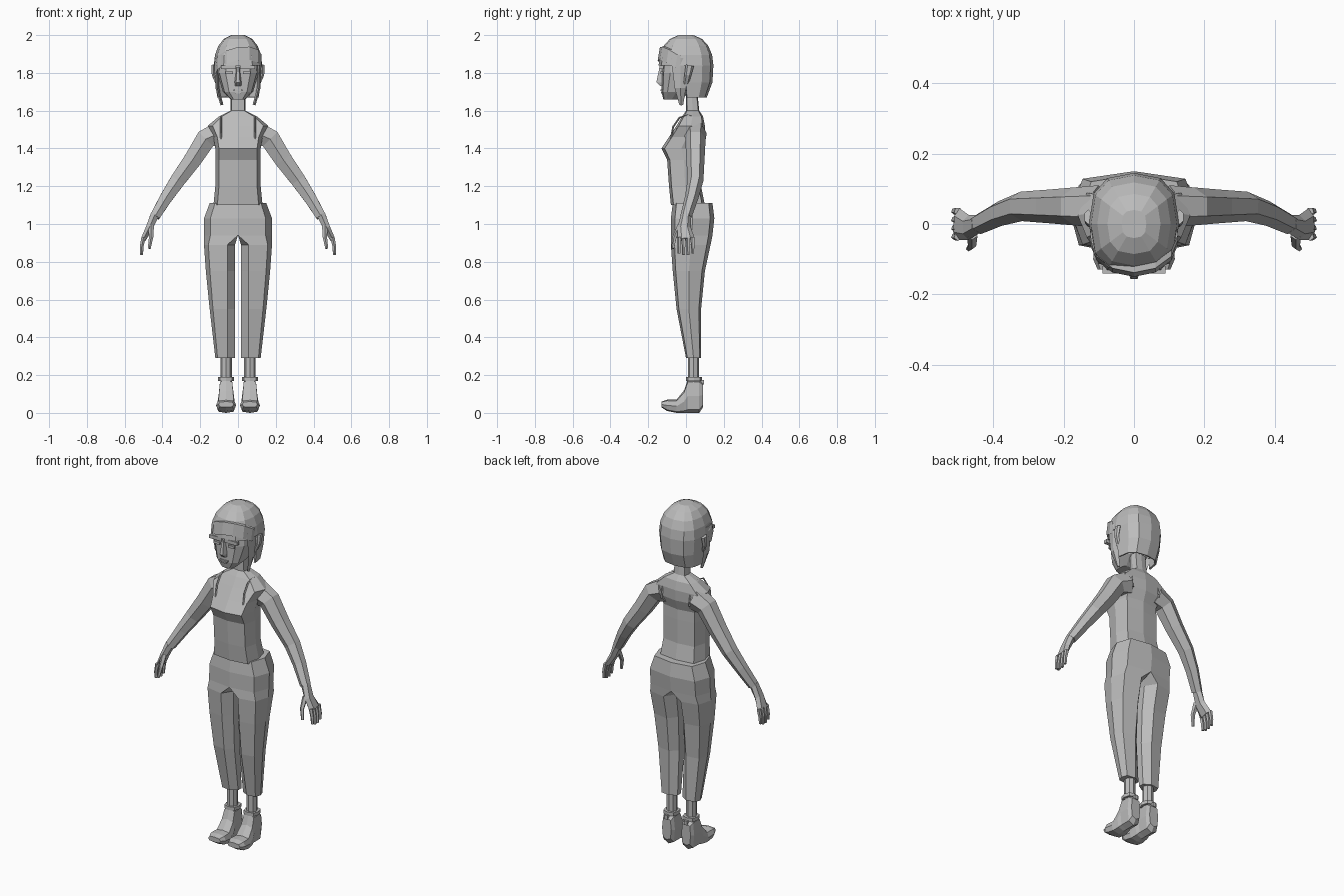
import bpy, bmesh, math
from mathutils import Vector

cube = bpy.data.objects.get("Cube")
if cube:
    bpy.data.objects.remove(cube)

grey = bpy.data.materials.new("plain grey")
grey.use_nodes = True
tone = (.5, .5, .5, 1)
grey.diffuse_color = tone
grey.node_tree.nodes["Principled BSDF"].inputs["Base Color"].default_value = tone


def skin(name, rings, mirror=False, keep=None, thickness=0):
    """Join rings of points into a closed, flat-shaded form."""
    bm = bmesh.new()
    rows = [[bm.verts.new(point) for point in ring] for ring in rings]
    for upper, lower in zip(rows, rows[1:]):
        for i in range(len(upper)):
            bm.faces.new((upper[i - 1], upper[i], lower[i], lower[i - 1]))
    bm.faces.new(rows[0])
    bm.faces.new(rows[-1])
    bmesh.ops.recalc_face_normals(bm, faces=bm.faces)
    if keep:
        unwanted = [face for face in bm.faces if not keep(face.calc_center_median())]
        bmesh.ops.delete(bm, geom=unwanted, context='FACES')
    mesh = bpy.data.meshes.new(name)
    bm.to_mesh(mesh)
    bm.free()
    mesh.materials.append(grey)
    obj = bpy.data.objects.new(name, mesh)
    bpy.context.collection.objects.link(obj)
    if thickness:
        obj.modifiers.new("thickness", 'SOLIDIFY').thickness = thickness
    if mirror:
        obj.modifiers.new("mirror", 'MIRROR')


def unit_loop(count, power):
    """Closed loop of unit size; a lower power makes it squarer."""
    loop = []
    for i in range(count):
        angle = math.tau * i / count
        s, c = math.sin(angle), math.cos(angle)
        loop.append((math.copysign(abs(s) ** power, s), -math.copysign(abs(c) ** power, c)))
    return loop


def level_ring(z, width, front, back, count=12, power=.75, x=0):
    middle, depth = (front + back) / 2, (back - front) / 2
    return [(x + u * width, middle + v * depth, z) for u, v in unit_loop(count, power)]


def limb(name, path, radius, depth, count=6):
    """Mirrored tube along a path; radius and depth run from start to end."""
    centres = [Vector(point) for point in path]
    last = len(centres) - 1
    rings = []
    for i, centre in enumerate(centres):
        along = centres[min(i + 1, last)] - centres[max(i - 1, 0)]
        across = along.cross(Vector((0, 1, 0))).normalized()
        forward = across.cross(along).normalized()
        t = i / last
        r = radius[0] + t * (radius[1] - radius[0])
        d = depth[0] + t * (depth[1] - depth[0])
        rings.append([centre + across * r * u + forward * d * v
                      for u, v in unit_loop(count, 1)])
    skin(name, rings, mirror=True)


def block(name, centre, size, mirror=False):
    x, y, z = centre
    width, depth, height = size
    corners = ((-1, -1), (1, -1), (1, 1), (-1, 1))
    skin(name, [[(x + width * u, y + depth * v, z + side * height) for u, v in corners]
                for side in (-1, 1)], mirror)


# Torso with bust, sloping shoulders and neck
torso = ((1.1, .13, -.08, .1), (1.2, .12, -.09, .08), (1.34, .12, -.1, .08),
         (1.4, .12, -.13, .08), (1.46, .13, -.09, .1), (1.52, .16, -.05, .1),
         (1.57, .1, -.02, .09), (1.6, .04, 0, .07), (1.7, .04, 0, .06))
skin("torso", [level_ring(*row, count=8, power=.5) for row in torso])


# Trousers: one hip and leg, joined at the centre above the crotch
def trouser_ring(z, outer, front, back):
    is_leg = z < .9
    inner = .016 if is_leg else 0
    start = inner + (.04 if is_leg else 0)
    middle, depth = (front + back) / 2, (back - front) / 2
    ring = [(start + (outer - start) * u, middle + depth * v, z)
            for u, v in unit_loop(8, .6)[:5]]
    return ring + [(inner, middle + depth * v, z) for v in (.4, -.4)]


trousers = ((1.11, .15, -.07, .14), (1.03, .18, -.08, .15), (.94, .18, -.08, .14),
            (.89, .18, -.08, .13), (.75, .17, -.07, .1), (.55, .15, -.05, .08),
            (.29, .12, 0, .08))
skin("trousers", [trouser_ring(*row) for row in trousers], mirror=True)

# Arms and hands
limb("arm", [(.1, .05, 1.48), (.17, .05, 1.45), (.24, .05, 1.34), (.32, .05, 1.23),
             (.38, .03, 1.14), (.44, 0, 1.04)], (.07, .03), (.06, .03))
limb("palm", [(.44, 0, 1.05), (.47, -.01, .98), (.5, 0, .92)], (.026, .016), (.026, .046))
for i, finger in enumerate(("index", "middle", "ring", "little")):
    y = .024 * (i - 1.5)
    tip = .83 + .01 * abs(i - 1.5)
    limb(finger + "_finger", [(.5, y, .93), (.51, y, .88), (.51, y, tip)],
         (.012, .008), (.012, .008), count=5)
limb("thumb", [(.46, -.03, .99), (.46, -.06, .93), (.47, -.07, .87)],
     (.016, .008), (.016, .008), count=5)

# Thin straps arching over the shoulders
arch = [math.pi * i / 6 for i in range(7)]
limb("strap", [(.09, .01 - .09 * math.cos(a), 1.45 + .13 * math.sin(a)) for a in arch],
     (.005, .005), (.005, .005), count=4)

# Ankles, shoes with upturned toes, and ankle straps
foot_x = .063
skin("ankle", [level_ring(z, .03, .01, .07, count=8, power=1, x=foot_x)
               for z in (.1, .32)], mirror=True)
shoe = ((.09, .03, .16, .03), (.07, 0, .18, .04), (.01, 0, .18, .04), (-.01, 0, .12, .045),
        (-.05, 0, .07, .05), (-.1, .01, .07, .053), (-.13, .03, .06, .04))
skin("shoe", [[(foot_x + u * width, y, (low + high + v * (high - low)) / 2)
               for u, v in unit_loop(8, .6)] for y, low, high, width in shoe], mirror=True)
skin("ankle_strap", [level_ring(z, .042, 0, .084, count=8, x=foot_x)
                     for z in (.17, .19)], mirror=True)
block("strap_tab", (foot_x, .088, .163), (.01, .008, .012), mirror=True)

# Head and face
head = ((1.66, .04, -.12, -.03), (1.7, .08, -.13, .03), (1.8, .11, -.13, .1),
        (1.9, .1, -.12, .1))
skin("head", [level_ring(*row) for row in head])
nose = ((1.73, .02, -.135), (1.75, .02, -.157), (1.83, .01, -.14))
skin("nose", [[(-width, -.12, z), (width, -.12, z), (width / 2, tip, z), (-width / 2, tip, z)]
              for z, width, tip in nose])
block("brow", (.05, -.13, 1.83), (.04, .01, .01), mirror=True)
block("eye", (.047, -.128, 1.8), (.02, .006, .007), mirror=True)
block("upper_lip", (0, -.13, 1.707), (.025, .005, .004))
block("lower_lip", (0, -.128, 1.696), (.017, .005, .004))
limb("ear", [(.11, 0, 1.74), (.13, .01, 1.79), (.13, .02, 1.84)], (.008, .012), (.014, .022))


# Bobbed hair: a dome and skirt, open around the face
def is_hair(point):
    return point.z > 1.86 or point.y > .03 and point.z > 1.68


hair = []
for i in range(5):
    angle = .2 + (math.pi / 2 - .2) * i / 4
    spread = math.sin(angle) ** .8
    hair.append(level_ring(1.84 + .163 * math.cos(angle), .128 * spread,
                           -.145 * spread, .145 * spread))
hair += [level_ring(1.75, .12, -.14, .14), level_ring(1.67, .11, -.1, .11)]
skin("hair", hair, keep=is_hair, thickness=.01)

# Fringe swept to one side, and locks in front of the ears
fringe = []
for i in range(-3, 4):
    angle = i / 2
    x, y = .126 * math.sin(angle), -.05 - .1 * math.cos(angle)
    low = 1.8 + .07 * math.cos(angle - .3)
    high = low + .07
    fringe.append([(x, y, low), (x, y + .02, low), (x, y + .03, high), (x, y + .012, high)])
skin("fringe", fringe)
limb("side_lock", [(.115, -.03, 1.88), (.11, -.03, 1.72), (.085, -.025, 1.63)],
     (.01, .008), (.05, .01), count=4)
